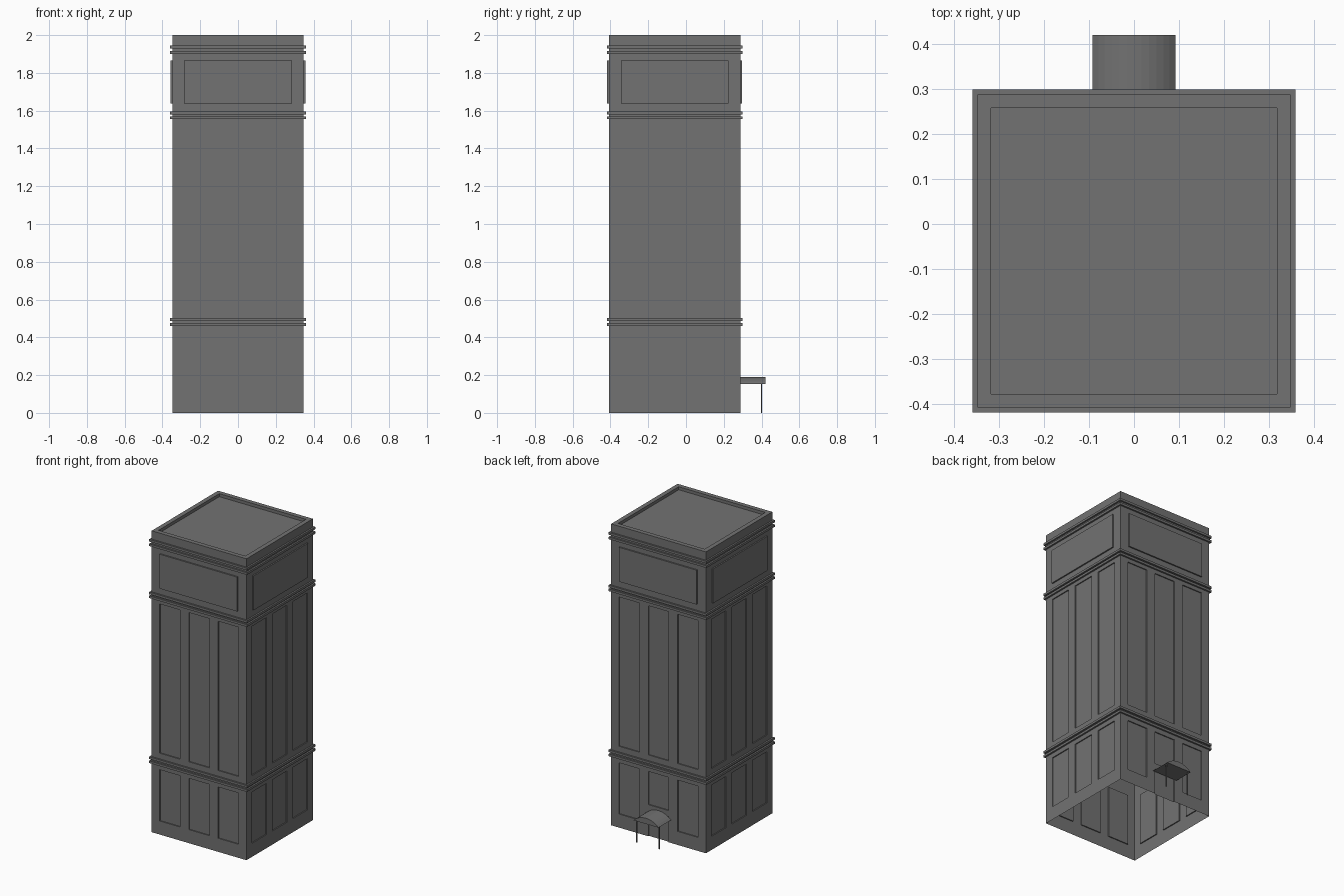
import bpy, bmesh, math

if "Cube" in bpy.data.objects:
    bpy.data.objects.remove(bpy.data.objects["Cube"])

CY = -0.06      # centre of the tower in y
H = 0.348       # half width of the tower
DEPTH = 0.007   # panel recess

# Dark grey paint
paint = bpy.data.materials.new("dark_grey")
paint.diffuse_color = (0.168, 0.168, 0.168, 1)
paint.use_nodes = True
paint.node_tree.nodes["Principled BSDF"].inputs["Base Color"].default_value = paint.diffuse_color


def finish(bm, name, recalc=True):
    bmesh.ops.remove_doubles(bm, verts=bm.verts, dist=1e-5)
    if recalc:
        bmesh.ops.recalc_face_normals(bm, faces=bm.faces)
    me = bpy.data.meshes.new(name)
    bm.to_mesh(me)
    bm.free()
    me.materials.append(paint)
    ob = bpy.data.objects.new(name, me)
    bpy.context.collection.objects.link(ob)
    return ob


def point(k, u, d, z):
    # u along the side, d outward from the centre, side k turned by 90 degrees
    a = k * math.pi / 2
    c, s = round(math.cos(a)), round(math.sin(a))
    return (u * c + d * s, u * s - d * c + CY, z)


def face(bm, pts):
    bm.faces.new([bm.verts.new(p) for p in pts])


def wall(bm, k, u0, u1, z0, z1, recessed=False):
    rect = [(u0, z0), (u1, z0), (u1, z1), (u0, z1)]
    d = H - DEPTH if recessed else H
    face(bm, [point(k, u, d, z) for u, z in rect])
    if recessed:
        for i in range(4):
            a, b = rect[i], rect[(i + 1) % 4]
            if a[1] == b[1] == 0:
                continue
            face(bm, [point(k, a[0], H, a[1]), point(k, b[0], H, b[1]),
                      point(k, b[0], d, b[1]), point(k, a[0], d, a[1])])


def square_loft(bm, profile):
    # profile of (half width, z) swept around the square plan
    for k in range(4):
        for (r0, z0), (r1, z1) in zip(profile, profile[1:]):
            face(bm, [point(k, -r0, r0, z0), point(k, r0, r0, z0),
                      point(k, r1, r1, z1), point(k, -r1, r1, z1)])


def box(name, x0, x1, y0, y1, z0, z1):
    bm = bmesh.new()
    bmesh.ops.create_cube(bm, size=1)
    for v in bm.verts:
        v.co = ((x0 + x1) / 2 + v.co.x * (x1 - x0),
                (y0 + y1) / 2 + v.co.y * (y1 - y0),
                (z0 + z1) / 2 + v.co.z * (z1 - z0))
    return finish(bm, name)


# Hollow tower shell with recessed panels, open underneath
bm = bmesh.new()
columns = [(-0.29, -0.14), (-0.075, 0.075), (0.14, 0.29)]
for k in range(4):
    edge = -H
    for i, (u0, u1) in enumerate(columns):
        wall(bm, k, edge, u0, 0, 2)
        rows = [(0.09, 0.43), (0.54, 1.53)]
        if k == 2 and i == 1:       # doorway under the awning at the back
            rows = [(0, 0.17), (0.21, 0.43), (0.54, 1.53)]
        z = 0
        for z0, z1 in rows:
            if z0 > z:
                wall(bm, k, u0, u1, z, z0)
            wall(bm, k, u0, u1, z0, z1, True)
            z = z1
        wall(bm, k, u0, u1, z, 2)
        edge = u1
    wall(bm, k, edge, H, 0, 2)
# Roof rim and sunken roof
square_loft(bm, [(H, 2), (0.318, 2), (0.318, 1.98)])
face(bm, [point(k, -0.318, 0.318, 1.98) for k in range(4)])
finish(bm, "tower_shell", recalc=False)

# Paired square mouldings
for n, z in enumerate([0.46, 0.487, 1.555, 1.58, 1.90, 1.93]):
    bm = bmesh.new()
    square_loft(bm, [(H, z), (0.359, z), (0.359, z + 0.015), (H, z + 0.015)])
    finish(bm, f"moulding_{n + 1}", recalc=False)

# Raised sign panels on the four sides
for k in range(4):
    bm = bmesh.new()
    rect = [(-0.285, 1.637), (0.285, 1.637), (0.285, 1.865), (-0.285, 1.865)]
    front = [point(k, u, H + 0.009, z) for u, z in rect]
    back = [point(k, u, H, z) for u, z in rect]
    face(bm, front)
    for i in range(4):
        j = (i + 1) % 4
        face(bm, [back[i], back[j], front[j], front[i]])
    finish(bm, f"raised_panel_{k + 1}", recalc=False)

# Arched awning over the back doorway
bm = bmesh.new()
W, RISE, N = 0.092, 0.038, 12
R = (W * W + RISE * RISE) / (2 * RISE)
A = math.asin(W / R)
arc = []
for i in range(N + 1):
    t = -A + 2 * A * i / N
    arc.append((R * math.sin(t), 0.152 + RISE - R + R * math.cos(t)))
f = bm.faces.new([bm.verts.new((x, CY + H, z)) for x, z in arc])
ext = bmesh.ops.extrude_face_region(bm, geom=[f], use_keep_orig=True)
verts = [g for g in ext["geom"] if isinstance(g, bmesh.types.BMVert)]
bmesh.ops.translate(bm, verts=verts, vec=(0, 0.42 - CY - H, 0))
finish(bm, "awning")

# Awning posts
for s, side in ((-1, "left"), (1, "right")):
    box(f"awning_post_{side}", s * 0.082 - 0.003, s * 0.082 + 0.003,
        0.396, 0.402, 0, 0.155)
